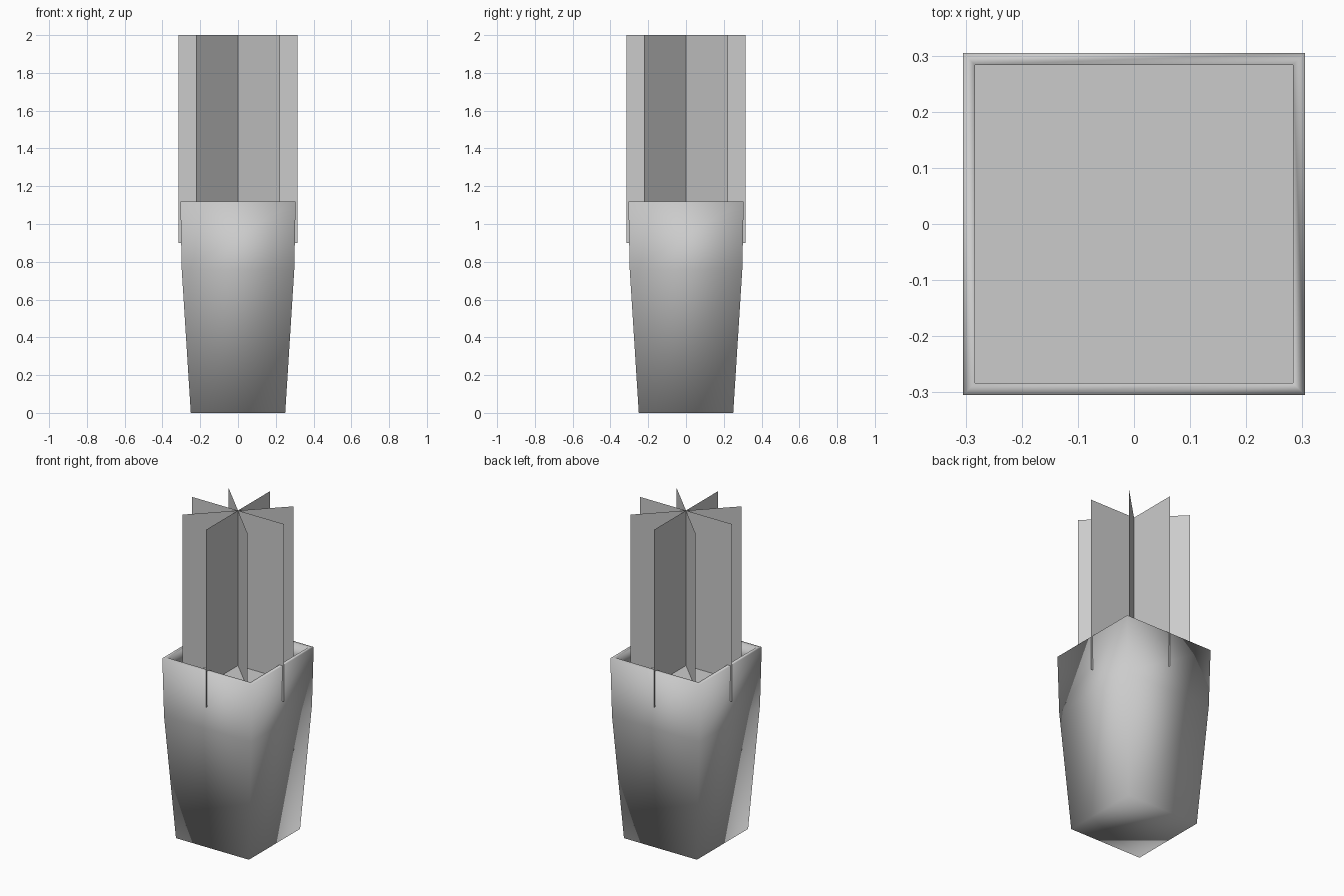
import bpy
import bmesh
from math import pi, cos, sin

if "Cube" in bpy.data.objects:
    bpy.data.objects.remove(bpy.data.objects["Cube"])


def make_object(name, bm, smooth=False):
    mesh = bpy.data.meshes.new(name)
    for face in bm.faces:
        face.smooth = smooth
    bm.to_mesh(mesh)
    bm.free()
    obj = bpy.data.objects.new(name, mesh)
    bpy.context.collection.objects.link(obj)
    return obj


def square_ring(bm, half, z):
    corners = [(-1, -1), (1, -1), (1, 1), (-1, 1)]
    return [bm.verts.new((x * half, y * half, z)) for x, y in corners]


# Tapered square pot: outer wall, flat rim and inner wall
profile = [(0.25, 0.0), (0.298, 0.76), (0.305, 1.12), (0.283, 1.12), (0.283, 1.04)]
bm = bmesh.new()
rings = [square_ring(bm, half, z) for half, z in profile]
for low, high in zip(rings, rings[1:]):
    for i in range(4):
        j = (i + 1) % 4
        bm.faces.new((low[i], low[j], high[j], high[i]))
bm.faces.new(rings[0][::-1])
make_object("pot", bm, smooth=True)

# Soil surface inside the rim
bm = bmesh.new()
bm.faces.new(square_ring(bm, 0.283, 1.04))
make_object("soil", bm)

# Crossed upright foliage cards
radius, bottom, top = 0.315, 0.90, 2.0
for k in range(4):
    x, y = radius * cos(k * pi / 4), radius * sin(k * pi / 4)
    bm = bmesh.new()
    bm.faces.new([bm.verts.new(p) for p in
                  ((-x, -y, bottom), (x, y, bottom), (x, y, top), (-x, -y, top))])
    make_object(f"foliage_card_{k + 1}", bm)
